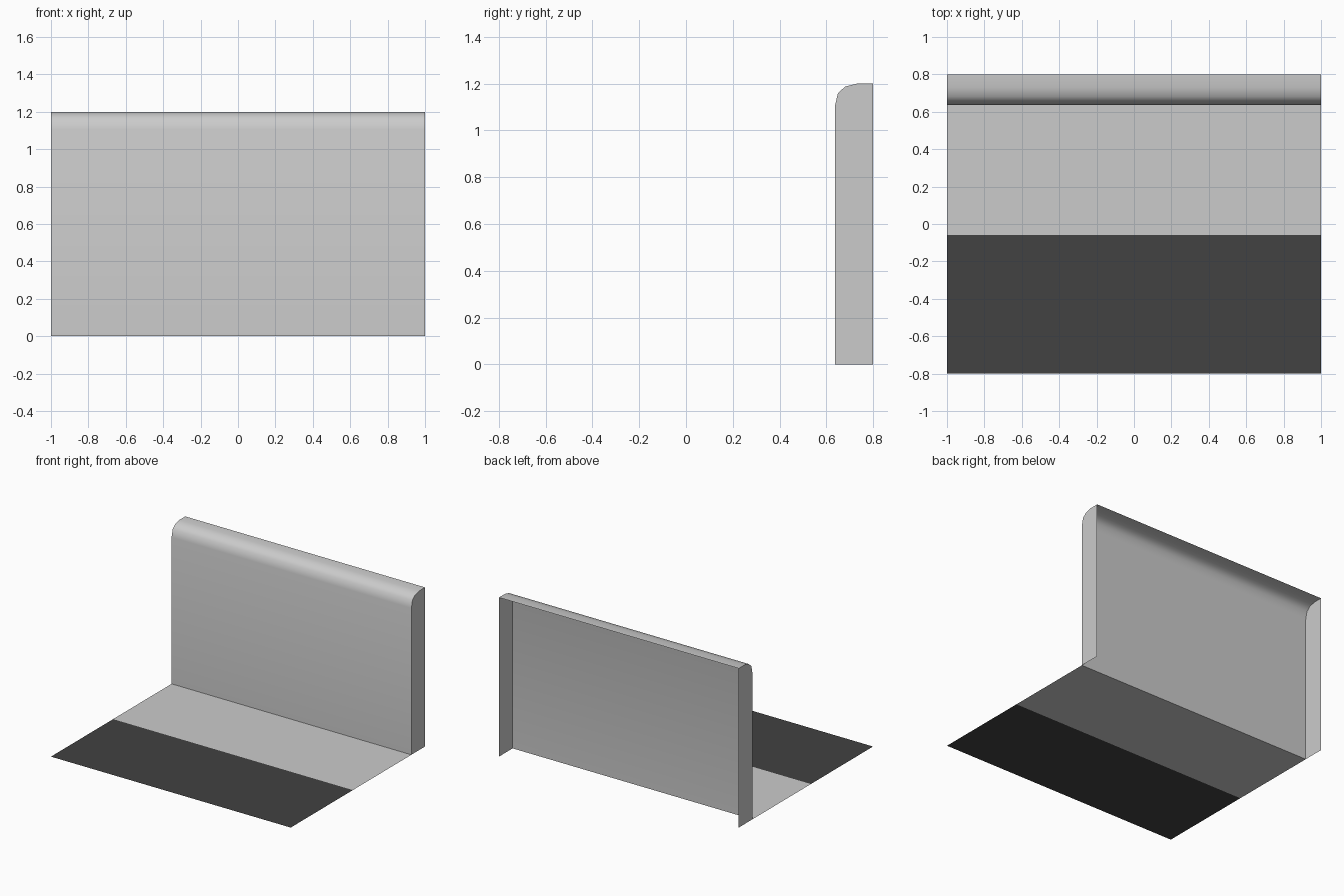
import bpy

if "Cube" in bpy.data.objects:
    bpy.data.objects.remove(bpy.data.objects["Cube"])


def material(name, v):
    m = bpy.data.materials.new(name)
    m.diffuse_color = (v, v, v, 1)
    m.use_nodes = True
    m.node_tree.nodes["Principled BSDF"].inputs["Base Color"].default_value = m.diffuse_color
    return m


LIGHT = material("light grey", 0.6)
DARK = material("dark grey", 0.054)


def make(name, verts, faces, mat):
    me = bpy.data.meshes.new(name)
    me.from_pydata(verts, [], faces)
    me.materials.append(mat)
    ob = bpy.data.objects.new(name, me)
    bpy.context.collection.objects.link(ob)
    return ob


def strip(name, profile, mat):
    """Sweep a (y, z) profile across the full width."""
    verts = [(x, y, z) for y, z in profile for x in (-1, 1)]
    faces = [(2*i, 2*i + 1, 2*i + 3, 2*i + 2) for i in range(len(profile) - 1)]
    return make(name, verts, faces, mat)


# Flat ground: dark front, light rear
strip("road_strip", [(-0.8, 0), (-0.06, 0)], DARK)
strip("pavement_strip", [(-0.06, 0), (0.637, 0)], LIGHT)

# Wall shell with rounded top edge, open at back and bottom
profile = [(0.637, 0), (0.637, 1.105), (0.65, 1.16), (0.681, 1.188),
           (0.73, 1.2), (0.8, 1.2)]
wall = strip("wall_shell", profile, LIGHT)
for p in wall.data.polygons:
    p.use_smooth = True

# End caps
for side, x in (("left", -1), ("right", 1)):
    loop = [(x, y, z) for y, z in profile + [(0.8, 0)]]
    order = range(len(loop)) if x < 0 else reversed(range(len(loop)))
    make(side + "_end_cap", loop, [tuple(reversed(list(order)))], LIGHT)
